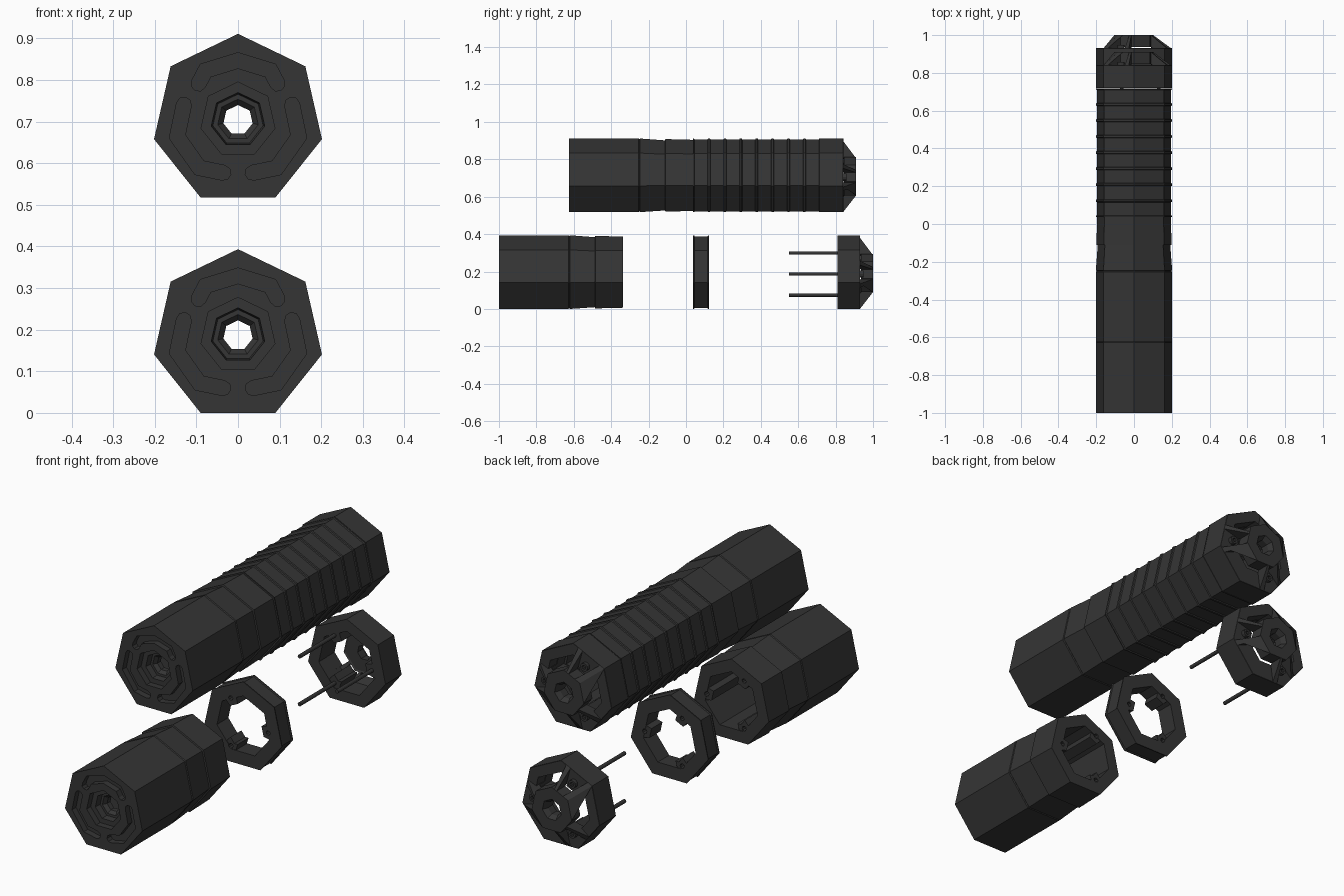
import bpy, bmesh
from math import pi, cos, sin, radians, degrees
from mathutils import Vector

if "Cube" in bpy.data.objects:
    bpy.data.objects.remove(bpy.data.objects["Cube"])

dark = bpy.data.materials.new("dark_metal")
dark.diffuse_color = (0.035, 0.035, 0.035, 1)
dark.use_nodes = True
dark.node_tree.nodes["Principled BSDF"].inputs["Base Color"].default_value = dark.diffuse_color
ROD_R = 0.13
ROD_ANGLES = (0, 120, 240)


def mesh_obj(name, bm):
    bmesh.ops.recalc_face_normals(bm, faces=bm.faces[:])
    me = bpy.data.meshes.new(name)
    bm.to_mesh(me)
    bm.free()
    ob = bpy.data.objects.new(name, me)
    bpy.context.collection.objects.link(ob)
    return ob


def revolve(name, profile, n=7):
    """Closed (y, r) profile swept round the y axis as a heptagon."""
    bm = bmesh.new()
    rows = []
    for k in range(n):
        a = pi / 2 + 2 * pi * k / n
        rows.append([bm.verts.new((r * cos(a), y, r * sin(a))) for y, r in profile])
    m = len(profile)
    for k in range(n):
        p, q = rows[k], rows[(k + 1) % n]
        for i in range(m):
            j = (i + 1) % m
            bm.faces.new((p[i], p[j], q[j], q[i]))
    return mesh_obj(name, bm)


def prism(name, pts, y0, y1):
    """Outline in x, z extruded along y."""
    bm = bmesh.new()
    a = [bm.verts.new((x, y0, z)) for x, z in pts]
    b = [bm.verts.new((x, y1, z)) for x, z in pts]
    bm.faces.new(a)
    bm.faces.new(b[::-1])
    for i in range(len(pts)):
        j = (i + 1) % len(pts)
        bm.faces.new((a[i], a[j], b[j], b[i]))
    return mesh_obj(name, bm)


def circle(cx, cz, r, n=12):
    return [(cx + r * cos(2 * pi * i / n), cz + r * sin(2 * pi * i / n)) for i in range(n)]


def rod_xz(deg):
    return ROD_R * cos(radians(deg)), ROD_R * sin(radians(deg))


def hept(deg, R):
    """Point on a heptagon of circumradius R in the given direction."""
    seg = 360 / 7
    off = (deg - 90) % seg - seg / 2
    r = R * cos(pi / 7) / cos(radians(off))
    return r * cos(radians(deg)), r * sin(radians(deg))


def sector(mid, half, r0, r1):
    """Sector of a heptagonal band, with a corner at every heptagon vertex."""
    corners = [90 + 360 / 7 * k for k in range(-14, 14)]
    angs = sorted([mid - half, mid + half] + [c for c in corners if mid - half + 1 < c < mid + half - 1])
    return [hept(a, r0) for a in angs] + [hept(a, r1) for a in reversed(angs)]


def slot_outline(path, w):
    """Bent slot of half width w with rounded ends."""
    P = [Vector(p) for p in path]
    left, right = [], []
    for i, p in enumerate(P):
        d0 = (P[i] - P[i - 1]).normalized() if i else (P[1] - P[0]).normalized()
        d1 = (P[i + 1] - P[i]).normalized() if i < len(P) - 1 else d0
        t = (d0 + d1).normalized()
        nrm = Vector((-t.y, t.x)) * w / max(t.dot(d1), 0.3)
        left.append(p + nrm)
        right.append(p - nrm)

    def cap(c, start):
        v = start - c
        return [c + Vector((v.x * cos(a) + v.y * sin(a), -v.x * sin(a) + v.y * cos(a)))
                for a in (pi / 4, pi / 2, 3 * pi / 4)]
    pts = left + cap(P[-1], left[-1]) + right[::-1] + cap(P[0], right[0])
    return [tuple(p) for p in pts]


def boolean(ob, tool, op='DIFFERENCE'):
    tool.hide_render = True
    mod = ob.modifiers.new("b", 'BOOLEAN')
    mod.operation, mod.object, mod.solver = op, tool, 'EXACT'
    bpy.context.view_layer.update()
    dg = bpy.context.evaluated_depsgraph_get()
    me = bpy.data.meshes.new_from_object(ob.evaluated_get(dg))
    ob.modifiers.clear()
    ob.data = me
    bpy.data.objects.remove(tool)


def bosses(ob, y0, y1, hole=True):
    """Three rod bosses on the inside wall, drilled for the rods."""
    for a in ROD_ANGLES:
        boolean(ob, prism("boss", sector(a, 13, 0.108, 0.165), y0, y1), 'UNION')
        if hole:
            boolean(ob, prism("drill", circle(*rod_xz(a), 0.011, 8), y0 - 0.03, y1 + 0.03))


def place(src, name, y, z):
    ob = bpy.data.objects.new(name, src.data)
    ob.location = (0, y, z)
    bpy.context.collection.objects.link(ob)


# Front chamber: stepped muzzle recess, tapered waist, hollow rear
front = revolve("front_proto", [
    (0, 0.207), (0.372, 0.207), (0.376, 0.203), (0.38, 0.207), (0.513, 0.197),
    (0.515, 0.204), (0.662, 0.2), (0.662, 0.14), (0.16, 0.14), (0.10, 0.036),
    (0.075, 0.036), (0.06, 0.05), (0.06, 0.062), (0.03, 0.066), (0.03, 0.091), (0, 0.091)])
top_slot = [(-0.095, 0.087), (-0.078, 0.119), (0, 0.143), (0.078, 0.119), (0.095, 0.087)]
side_slot = [(-0.13, 0.037), (-0.146, -0.04), (-0.093, -0.115), (-0.035, -0.127)]
for path in (top_slot, side_slot, [(-x, z) for x, z in side_slot]):
    boolean(front, prism("slot", slot_outline(path, 0.018), -0.02, 0.03))
bosses(front, 0.35, 0.659)

# Spacer ring with raised rims
ring = revolve("ring_proto", [
    (0, 0.207), (0.005, 0.207), (0.008, 0.202), (0.077, 0.202), (0.08, 0.207),
    (0.085, 0.207), (0.085, 0.14), (0, 0.14)])
bosses(ring, 0.002, 0.083)

# End cap: rim, chamfered ribs, hub, open windows and screw pockets
cap = revolve("cap_proto", [
    (0, 0.207), (0.12, 0.207), (0.19, 0.107), (0.19, 0.05), (0.168, 0.036),
    (0.13, 0.036), (0.13, 0.1), (0.1, 0.15), (0, 0.15)])
bosses(cap, 0.002, 0.125, hole=False)
for a in ROD_ANGLES:
    boolean(cap, prism("window", sector(a + 60, 38, 0.107, 0.26), 0.121, 0.25))
    boolean(cap, prism("opening", sector(a + 60, 38, 0.107, 0.152), 0.06, 0.25))
    boolean(cap, prism("pocket", sector(a, 15, 0.107, 0.26), 0.1205, 0.25))

for ob in (front, ring, cap):
    ob.data.materials.clear()
    ob.data.materials.append(dark)


def rods(tag, y_cap, z, length):
    """Tie rods with socket heads sitting in the cap pockets."""
    for i, a in enumerate(ROD_ANGLES):
        x, dz = rod_xz(a)
        rod = prism(f"{tag}_rod_{i}", circle(x, dz, 0.009), y_cap - length, y_cap + 0.119)
        head = prism(f"{tag}_rod_head_{i}", circle(x + 0.006 * cos(radians(a)), dz + 0.006 * sin(radians(a)), 0.019),
                     y_cap + 0.118, y_cap + 0.138)
        socket = circle(x + 0.006 * cos(radians(a)), dz + 0.006 * sin(radians(a)), 0.01, 6)
        boolean(head, prism("socket", socket, y_cap + 0.126, y_cap + 0.2))
        for ob in (rod, head):
            ob.location.z = z
            ob.data.materials.clear()
            ob.data.materials.append(dark)


# Assembled long version above
Z1, Z0 = 0.704, 0.1865
place(front, "long_front_chamber", -0.625, Z1)
for i in range(8):
    place(ring, f"long_spacer_ring_{i}", 0.038 + 0.085 * i, Z1)
place(cap, "long_end_cap", 0.72, Z1)
rods("long", 0.72, Z1, 0.85)

# Exploded short version below
place(front, "short_front_chamber", -1.0, Z0)
place(ring, "short_spacer_ring", 0.038, Z0)
place(cap, "short_end_cap", 0.81, Z0)
rods("short", 0.81, Z0, 0.26)

for ob in (front, ring, cap):
    bpy.data.objects.remove(ob)
